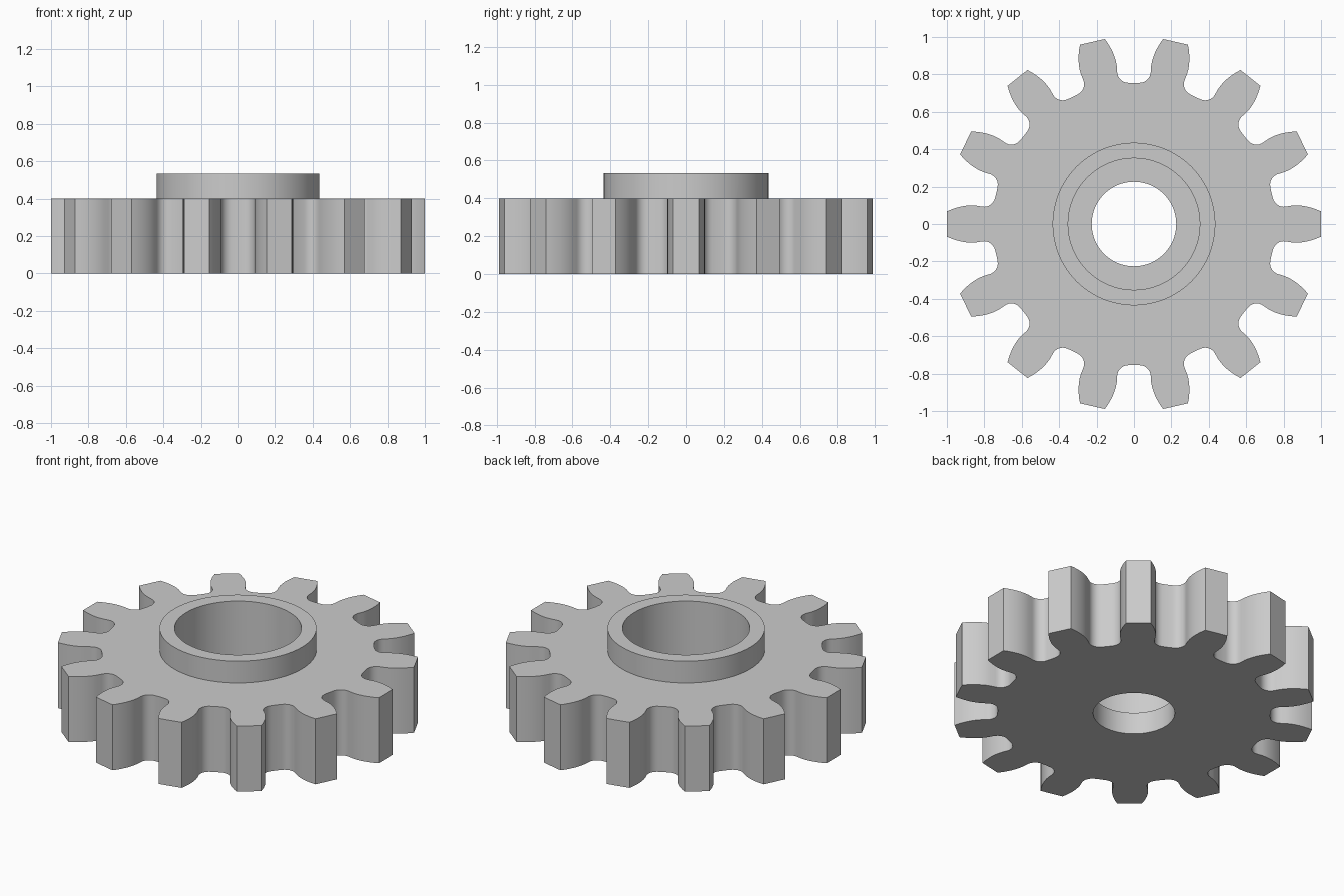
import bpy, bmesh, math
from mathutils import Matrix, Vector

if "Cube" in bpy.data.objects:
    bpy.data.objects.remove(bpy.data.objects["Cube"])

TEETH = 14
PITCH = 2 * math.pi / TEETH

steel = bpy.data.materials.new("light grey")
steel.diffuse_color = (0.6, 0.6, 0.6, 1)
steel.use_nodes = True
steel.node_tree.nodes["Principled BSDF"].inputs["Base Color"].default_value = steel.diffuse_color


def prism(name, outline, z0, z1):
    """Extrude a counter-clockwise outline from z0 to z1."""
    bm = bmesh.new()
    base = bm.faces.new([bm.verts.new((x, y, z0)) for x, y in outline])
    base.normal_update()
    top = bmesh.ops.extrude_face_region(bm, geom=[base], use_keep_orig=True)
    moved = [v for v in top["geom"] if isinstance(v, bmesh.types.BMVert)]
    bmesh.ops.translate(bm, verts=moved, vec=(0, 0, z1 - z0))
    bmesh.ops.recalc_face_normals(bm, faces=bm.faces)
    mesh = bpy.data.meshes.new(name)
    bm.to_mesh(mesh)
    bm.free()
    mesh.materials.append(steel)
    obj = bpy.data.objects.new(name, mesh)
    bpy.context.collection.objects.link(obj)
    return obj


def circle(radius, n=96):
    return [(radius * math.cos(2 * math.pi * i / n),
             radius * math.sin(2 * math.pi * i / n)) for i in range(n)]


def combine(target, tool, operation):
    """Apply a boolean and discard the tool."""
    mod = target.modifiers.new(operation, 'BOOLEAN')
    mod.operation, mod.solver, mod.object = operation, 'EXACT', tool
    bpy.context.view_layer.objects.active = target
    bpy.ops.object.modifier_apply(modifier=mod.name)
    bpy.data.objects.remove(tool)


# Half of one tooth gap: (radial, sideways), from gap floor to tooth tip
half = [(0.754, 0.0)]
for i in range(8):
    a = math.pi / 2 * i / 7
    half.append((0.815 - 0.06 * math.cos(a), 0.03 + 0.06 * math.sin(a)))
half += [(0.845, 0.092), (0.87, 0.0965), (0.895, 0.104),
         (0.92, 0.114), (0.945, 0.127), (0.968, 0.141), (0.989, 0.156)]
gap = [(r, -s) for r, s in reversed(half[1:])] + half

# Repeat the gap around the wheel; tooth tips are the straight links
outline = []
for k in range(TEETH):
    turn = Matrix.Rotation((k + 0.5) * PITCH, 2)
    outline += [tuple(turn @ Vector(p)) for p in gap]

# Toothed wheel with raised hub, counterbore and shaft hole
gear = prism("gear_wheel", outline, 0, 0.4)
combine(gear, prism("hub", circle(0.435), 0.25, 0.533), 'UNION')
combine(gear, prism("counterbore", circle(0.352), 0.133, 0.7), 'DIFFERENCE')
combine(gear, prism("shaft_hole", circle(0.226), -0.2, 0.3), 'DIFFERENCE')

bpy.ops.object.select_all(action='DESELECT')
gear.select_set(True)
bpy.context.view_layer.objects.active = gear
bpy.ops.object.shade_smooth_by_angle(angle=math.radians(30))
